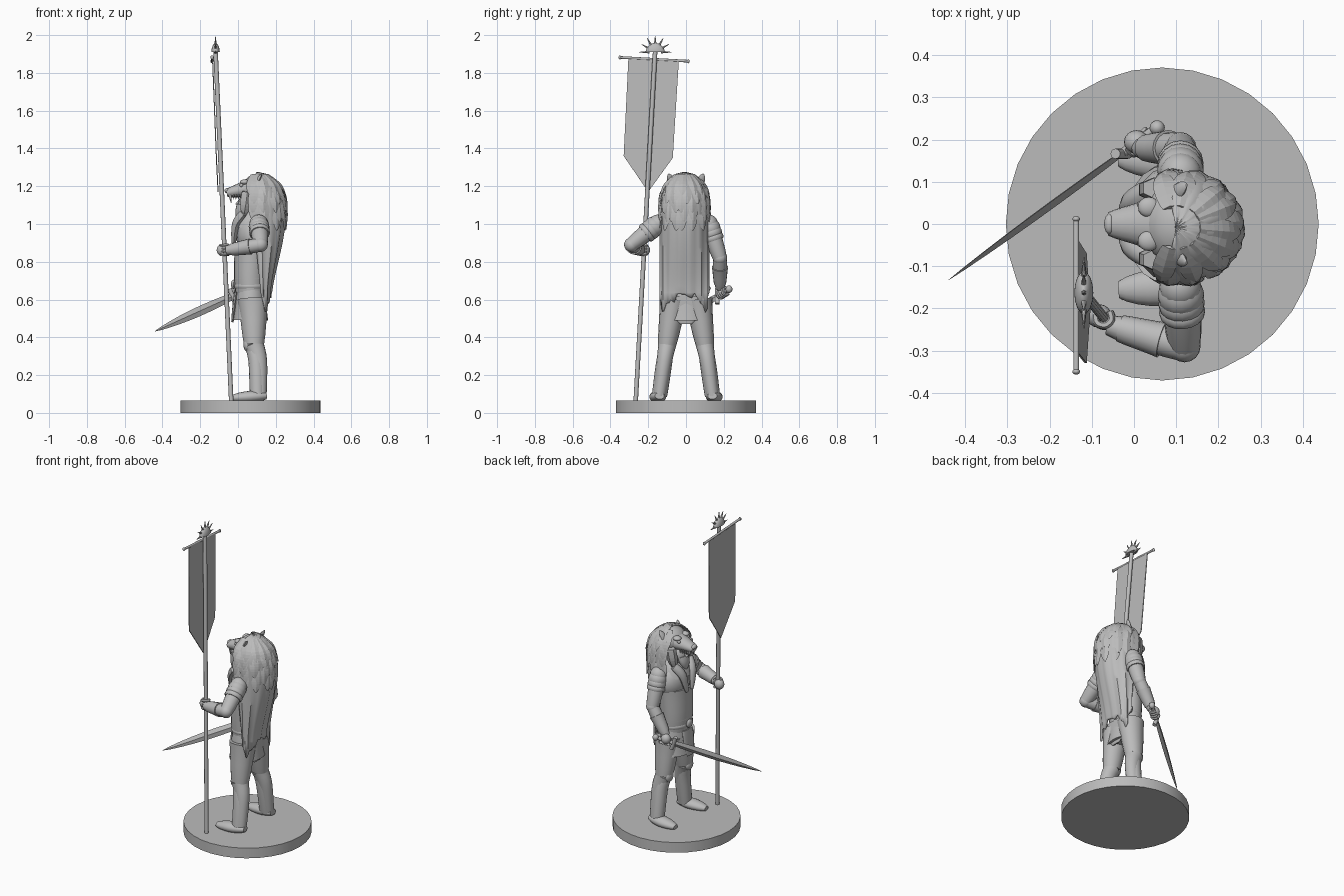
import bpy, bmesh, math, random
from mathutils import Vector

random.seed(4)
default_cube = bpy.data.objects.get("Cube")
if default_cube:
    bpy.data.objects.remove(default_cube)

stone = bpy.data.materials.new("stone_grey")
stone.use_nodes = True
grey = (.5, .5, .5, 1)
stone.diffuse_color = grey
stone.node_tree.nodes["Principled BSDF"].inputs["Base Color"].default_value = grey


def finish(name, bm, smooth=True):
    """Turn a bmesh into a shaded object, keeping strong edges sharp."""
    bmesh.ops.recalc_face_normals(bm, faces=bm.faces)
    for face in bm.faces:
        face.smooth = smooth
    for edge in bm.edges:
        edge.smooth = edge.calc_face_angle(0) < math.radians(45)
    mesh = bpy.data.meshes.new(name)
    bm.to_mesh(mesh)
    bm.free()
    mesh.materials.append(stone)
    obj = bpy.data.objects.new(name, mesh)
    bpy.context.collection.objects.link(obj)
    return obj


def spline(path, steps=4):
    """Catmull-Rom resampling of a few path points."""
    path = [Vector(point) for point in path]
    padded = [path[0]] + path + [path[-1]]
    result = []
    for a, b, c, d in zip(padded, padded[1:], padded[2:], padded[3:]):
        for step in range(steps):
            t = step / steps
            result.append(b + (c - a) * t / 2 + (a * 2 - b * 5 + c * 4 - d) * t * t / 2
                          + (b * 3 - a - c * 3 + d) * t ** 3 / 2)
    return result + [path[-1]]


def tube(name, path, start, end, bulge=0, flat=1, sides=16, smooth=True, ref=None):
    """Loft ellipses along a path, from start to end radius with a bulge between."""
    points = spline(path)
    run = (points[-1] - points[0]).normalized()
    ref = ref or Vector((1, 0, 0) if abs(run.z) > .75 else (0, 0, 1))
    last = len(points) - 1
    bm = bmesh.new()
    rings = []
    for i, point in enumerate(points):
        tangent = points[min(i + 1, last)] - points[max(i - 1, 0)]
        side = tangent.cross(ref).normalized()
        depth = side.cross(tangent).normalized() * flat
        radius = start + (end - start) * i / last + bulge * math.sin(math.pi * i / last)
        turns = [math.tau * k / sides for k in range(sides)]
        rings.append([bm.verts.new(point + (side * math.cos(a) + depth * math.sin(a)) * radius)
                      for a in turns])
    for low, high in zip(rings, rings[1:]):
        for k in range(sides):
            n = (k + 1) % sides
            bm.faces.new((low[k], low[n], high[n], high[k]))
    bm.faces.new(rings[0])
    bm.faces.new(rings[-1])
    return finish(name, bm, smooth)


def ball(name, centre, size):
    bm = bmesh.new()
    bmesh.ops.create_uvsphere(bm, u_segments=16, v_segments=10, radius=1)
    bmesh.ops.scale(bm, vec=size, verts=bm.verts)
    bmesh.ops.translate(bm, vec=centre, verts=bm.verts)
    return finish(name, bm)


def fist(name, centre, axis):
    """Palm and four fingers curled round a grip."""
    axis = axis.normalized()
    out = axis.cross(Vector((.3, 1, .2))).normalized()
    across = axis.cross(out)
    ball(name + "_palm", centre + out * .012, (.03, .028, .032))
    for i in range(4):
        knuckle = centre + axis * (i - 1.5) * .016
        turns = [math.pi * k / 3 for k in range(5)]
        curl = [knuckle + (out * math.cos(a) + across * math.sin(a)) * .02 for a in turns]
        tube(name + "_finger", curl, .009, .009, sides=6, ref=axis)


# Round base
tube("base", [(.067, 0, 0), (.067, 0, .065)], .371, .371, sides=32)

# Legs, greaves and feet
for s, word in ((1, "left"), (-1, "right")):
    hip, knee = Vector((.08, s * .065, .6)), Vector((.085, s * .1, .36))
    calf, ankle = Vector((.11, s * .115, .27)), Vector((.115, s * .14, .09))
    tube(word + "_thigh", [hip, knee], .075, .048, flat=1.1)
    tube(word + "_shin", [knee, calf, ankle], .048, .033, flat=1.1)
    forward = Vector((-.012, 0, 0))
    tube(word + "_greave", [knee + forward, calf + forward, ankle + forward], .035, .04, .005)
    ball(word + "_knee_guard", knee + forward * 3, (.02, .034, .036))
    tube(word + "_foot", [(.15, s * .14, .09), (.06, s * .15, .085), (-.036, s * .156, .078)],
         .025, .02, .022, .7)

# Torso, skirt and belts
tube("waist", [(.07, 0, .6), (.065, 0, .72), (.075, 0, .9)], .1, .12, flat=.78, sides=24)
ball("chest", (.08, 0, .94), (.09, .135, .12))
tube("skirt", [(.068, 0, .68), (.066, 0, .49)], .1, .126, flat=.74, sides=24)
tube("front_flap", [(-.01, 0, .64), (-.03, 0, .48)], .05, .03, .01, .2)
tube("back_flap", [(.14, 0, .62), (.135, 0, .47)], .09, .03, .02, .14)
for height in (.67, .71, .75):
    tube("belt", [(.066, 0, height - .016), (.066, 0, height + .016)], .1, .1, .009, .8, 24)
ball("belt_buckle", (-.025, 0, .68), (.012, .03, .025))
tube("collar", [(.075, 0, .98), (.075, 0, 1.07)], .11, .06, .01, .85)
for s in (1, -1):
    tube("hanging_paw", [(.03, s * .08, 1.06), (-.01, s * .05, 1), (-.024, s * .025, .89)],
         .025, .01, .01, .8, 8)

# Arms with bracers and layered shoulder plates
for word, joints in (("right", [(.11, -.15, 1), (.12, -.29, .89), (-.06, -.24, .86)]),
                     ("left", [(.11, .12, 1), (.11, .18, .82), (.015, .18, .66)])):
    shoulder, elbow, wrist = [Vector(joint) for joint in joints]
    ball(word + "_shoulder", shoulder, (.05, .05, .05))
    tube(word + "_upper_arm", [shoulder, elbow], .045, .037, .004)
    ball(word + "_elbow", elbow, (.038, .038, .038))
    tube(word + "_forearm", [elbow, wrist], .036, .024, .006)
    tube(word + "_bracer", [elbow.lerp(wrist, .3), elbow.lerp(wrist, .85)], .043, .032)
    for i in range(3):
        spot = shoulder.lerp(elbow, i * .16)
        tube(word + "_shoulder_plate", [spot, spot.lerp(elbow, .25)], .048, .05, .006)

# Wearer's head
ball("face", (.055, 0, 1.1), (.055, .055, .07))
tube("beard", [(.02, 0, 1.1), (.008, 0, 1.06), (0, 0, 1.02)], .045, .01, .01, .6)
tube("nose", [(.008, 0, 1.125), (-.006, 0, 1.1)], .006, .01, sides=8)


# Beast pelt: one draped shell from crown to ragged hem
def pelt_point(t, angle, out=0):
    """Point on the pelt; t runs from crown to hem, angle turns from the back."""
    crown = math.sqrt(1 - (1 - min(1, t * 4)) ** 2)
    drape = math.cos(math.pi / 2 * max(0, t - .25) / .76) ** 1.5
    reach = crown * (.04 + .1 * drape) + out
    half = crown * .125 + out
    return Vector((.1 + .03 * t + reach * math.cos(angle), half * math.sin(angle) - .008, 1.275 - .675 * t))


bm = bmesh.new()
columns, rows = 25, 24
grid = []
for i in range(rows + 1):
    line = []
    for k in range(columns):
        point = pelt_point((i / rows) ** 1.3, math.radians(-102 + 204 * k / (columns - 1)), .004 * (k % 3))
        if i == rows:
            point.z += random.uniform(-.035, .035) + .05 * math.cos((k - 12) / 2)
        line.append(bm.verts.new(point))
    grid.append(line)
for upper, lower in zip(grid, grid[1:]):
    for k in range(columns - 1):
        bm.faces.new((upper[k], lower[k], lower[k + 1], upper[k + 1]))
pelt = finish("pelt_cape", bm)
pelt.modifiers.new("thickness", "SOLIDIFY").thickness = .012

# Mane locks over hood and shoulders
for level in range(5):
    for k in range(9):
        t = .02 + level * .07
        angle = math.radians(-100 + 25 * k + random.uniform(-8, 8))
        lock = [pelt_point(t + .08 * j, angle, .007 * j) for j in range(3)]
        radial = Vector((math.cos(angle), math.sin(angle), .2))
        tube("mane_lock", lock, .018, .003, .016, .3, 4, False, radial)

# Beast head worn as a hood
ball("beast_skull", (.11, 0, 1.19), (.09, .1, .075))
tube("beast_snout", [(.09, 0, 1.19), (.02, 0, 1.18), (-.06, 0, 1.163)], .09, .028, -.004, .75)
ball("beast_nose", (-.058, 0, 1.177), (.013, .024, .014))
for s in (1, -1):
    ball("beast_brow", (.035, s * .04, 1.222), (.026, .024, .014))
    ball("beast_eye", (.018, s * .046, 1.205), (.01, .01, .01))
    tube("beast_ear", [(.1, s * .075, 1.22), (.125, s * .092, 1.265)], .022, .004, .006, .5, 8)
    tube("beast_fang", [(-.042, s * .022, 1.155), (-.036, s * .024, 1.11)], .009, .001, sides=8)
    for i in range(4):
        x = -.025 + i * .014
        tube("beast_tooth", [(x, s * .034, 1.155), (x, s * .034, 1.13)], .006, .001, sides=6)
    tube("cheek_fur", [(.05, s * .085, 1.17), (.04, s * .08, 1.1), (.03, s * .07, 1.04)],
         .025, .005, .01, 1.3, 6, False)

# Standard: leaning pole, crossbar, banner and spiked finial
foot, top = Vector((-.036, -.266, .065)), Vector((-.119, -.163, 1.92))
tube("pole", [foot, top], .012, .012, sides=12)
bar_ends = [Vector((-.137, -.35, 1.882)), Vector((-.137, .012, 1.862))]
tube("crossbar", bar_ends, .007, .007)
for bar_end in bar_ends:
    ball("crossbar_knob", bar_end, (.009, .007, .011))
bm = bmesh.new()
bm.faces.new([bm.verts.new(corner) for corner in (
    (-.137, -.305, 1.877), (-.137, -.038, 1.864), (-.117, -.07, 1.35),
    (-.108, -.2, 1.17), (-.117, -.33, 1.36))])
banner = finish("banner", bm, False)
banner.modifiers.new("thickness", "SOLIDIFY").thickness = .005
hub = top - Vector((0, 0, .01))
tube("finial_dome", [hub, hub + Vector((0, 0, .05))], .05, .004, .015, .45)
for k in range(7):
    ray = Vector((0, math.cos(math.pi * k / 6), math.sin(math.pi * k / 6)))
    tube("finial_spike", [hub + ray * .03, hub + ray * .085], .009, .001, sides=6)
fist("right_hand", foot.lerp(top, .43), top - foot)

# Sword: leaf blade, guard, grip and pommel
tip, pommel = Vector((-.44, -.133, .432)), Vector((.055, .228, .655))
heel, guard = tip.lerp(pommel, .4), tip.lerp(pommel, .83)
tube("sword_blade", [tip, heel, guard], .001, .018, .015, .35, 4, False, tip.cross(pommel))
tube("sword_grip", [guard, pommel], .011, .011)
cross = Vector((.015, 0, -.04))
tube("sword_guard", [guard + cross, guard - cross], .012, .012)
ball("sword_pommel", pommel, (.018, .018, .02))
fist("left_hand", tip.lerp(pommel, .91), pommel - tip)
